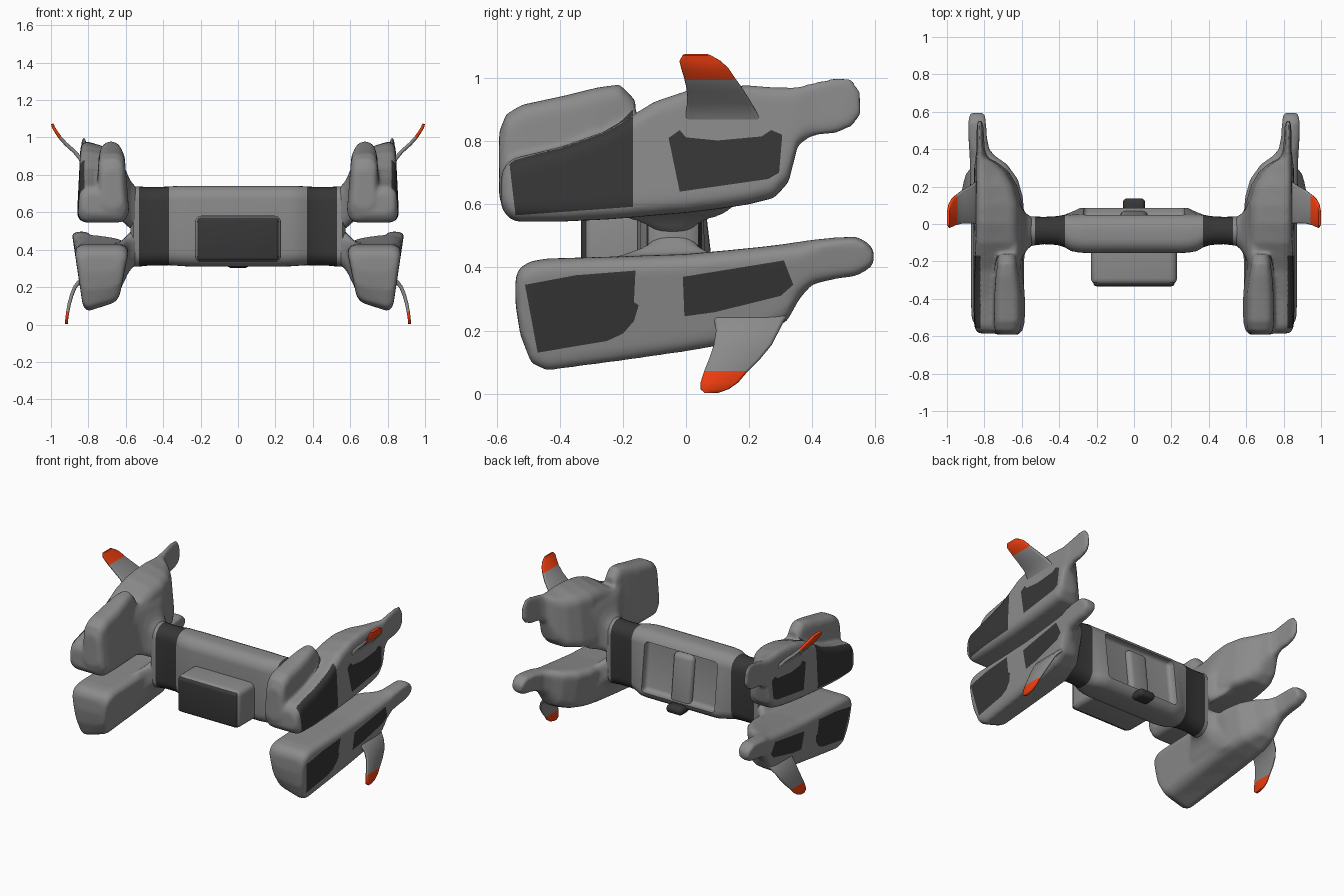
import bpy, bmesh, math
from mathutils import Vector

if "Cube" in bpy.data.objects:
    bpy.data.objects.remove(bpy.data.objects["Cube"])


def material(name, rgb):
    m = bpy.data.materials.new(name)
    m.diffuse_color = (*rgb, 1)
    m.use_nodes = True
    m.node_tree.nodes["Principled BSDF"].inputs["Base Color"].default_value = m.diffuse_color
    return m


GREY = material("grey_shell", (0.26, 0.26, 0.26))
DARK = material("dark_panel", (0.038, 0.038, 0.038))
ORANGE = material("orange_tip", (0.9, 0.05, 0.005))


def rounded(a0, a1, b0, b1, r, k=5):
    """Rounded rectangle outline as (a, b) pairs."""
    r = min(r, (a1 - a0) * 0.49, (b1 - b0) * 0.49)
    pts = []
    corners = [(a1 - r, b1 - r), (a0 + r, b1 - r), (a0 + r, b0 + r), (a1 - r, b0 + r)]
    for q, (ca, cb) in enumerate(corners):
        for i in range(k):
            t = math.pi / 2 * (q + i / (k - 1))
            pts.append((ca + r * math.cos(t), cb + r * math.sin(t)))
    return pts


def loft(bm, rings):
    """Skin a list of equal-length rings and cap both ends."""
    vs = [[bm.verts.new(p) for p in ring] for ring in rings]
    n = len(vs[0])
    for a, b in zip(vs, vs[1:]):
        for i in range(n):
            bm.faces.new((a[i], a[(i + 1) % n], b[(i + 1) % n], b[i]))
    bm.faces.new(vs[0])
    bm.faces.new(vs[-1])
    bmesh.ops.recalc_face_normals(bm, faces=bm.faces)


def cross_loft(bm, secs, r):
    """Loft along x from (x, y0, y1, z0, z1) sections."""
    loft(bm, [[(x, y, z) for y, z in rounded(y0, y1, z0, z1, r, 7)] for x, y0, y1, z0, z1 in secs])


def to_object(name, bm, mats=(GREY,)):
    me = bpy.data.meshes.new(name)
    bm.to_mesh(me)
    bm.free()
    for m in mats:
        me.materials.append(m)
    ob = bpy.data.objects.new(name, me)
    bpy.context.collection.objects.link(ob)
    return ob


def apply_mods(ob):
    dg = bpy.context.evaluated_depsgraph_get()
    me = bpy.data.meshes.new_from_object(ob.evaluated_get(dg))
    ob.modifiers.clear()
    ob.data = me


def smooth(ob, angle=40):
    bpy.ops.object.select_all(action='DESELECT')
    ob.select_set(True)
    bpy.context.view_layer.objects.active = ob
    bpy.ops.object.shade_smooth_by_angle(angle=math.radians(angle))


def lean(v, amount):
    """Tilt the back of the body: higher points move forward."""
    v.co.y -= amount * min(1, max(0, (v.co.z - 0.36) / 0.38))


def box(name, x, y, z, bevel, mats=(GREY,), tilt=0):
    bm = bmesh.new()
    bmesh.ops.create_cube(bm, size=1)
    for v in bm.verts:
        v.co = [c[0] + (c[1] - c[0]) * (w + 0.5) for c, w in zip((x, y, z), v.co)]
        lean(v, tilt)
    bmesh.ops.bevel(bm, geom=bm.edges[:], offset=bevel, segments=4, profile=0.5, affect='EDGES')
    return to_object(name, bm, mats)


def inside(y, z, poly):
    hit = False
    for (y0, z0), (y1, z1) in zip(poly, poly[1:] + poly[:1]):
        if (z0 > z) != (z1 > z) and y < (y1 - y0) * (z - z0) / (z1 - z0) + y0:
            hit = not hit
    return hit


def paint(me, panels):
    """Cut the outer faces along each panel outline and colour the inside dark."""
    bm = bmesh.new()
    bm.from_mesh(me)
    for poly in panels:
        for a, b in zip(poly, poly[1:] + poly[:1]):
            a, b = Vector(a), Vector(b)
            d = (b - a).normalized()
            near = []
            for f in bm.faces:
                if f.normal.x > 0.35:
                    w = f.calc_center_median().yz - a
                    if abs(w.x * d.y - w.y * d.x) < 0.012 and -0.012 < w.dot(d) < (b - a).length + 0.012:
                        near.append(f)
            geom = near + list({e for f in near for e in f.edges}) + list({v for f in near for v in f.verts})
            bmesh.ops.bisect_plane(bm, geom=geom, plane_co=(0, a.x, a.y), plane_no=(0, -d.y, d.x))
    for f in bm.faces:
        c = f.calc_center_median()
        f.material_index = int(f.normal.x > 0.35 and any(inside(c.y, c.z, q) for q in panels))
    bm.to_mesh(me)
    bm.free()


def pod(name, lofts, shoulder, zc, shear_in, shear_out, panels, drops, lift):
    """Blend lofts (y, x_in, x_out, z0, z1) and a shoulder into one skin, then paint the panels."""
    bm = bmesh.new()
    for secs, drop in zip(lofts, drops):
        rings = []
        for y, xi, xo, z0, z1 in secs:
            ring = []
            fade = min(1, max(0, (0.4 - y) / 0.12))
            for x, z in rounded(xi, xo, z0, z1, 0.05):
                t = (x - xi) / (xo - xi)
                x += (z - zc) * (shear_in * (1 - t) + shear_out * t)
                slope = lift * max(0, zc - z) - drop * max(0, z - zc)
                ring.append((x, y, z + slope * fade * (1 - t)))
            rings.append(ring)
        loft(bm, rings)
    cross_loft(bm, shoulder, 0.07)
    ob = to_object(name, bm)
    m = ob.modifiers.new("skin", 'REMESH')
    m.mode, m.voxel_size = 'VOXEL', 0.0095
    m = ob.modifiers.new("soften", 'SMOOTH')
    m.factor, m.iterations = 0.5, 12
    apply_mods(ob)
    ob.data.materials.clear()
    ob.data.materials.append(GREY)
    ob.data.materials.append(DARK)
    paint(ob.data, panels)
    ob.modifiers.new("mirror", 'MIRROR').use_mirror_merge = False
    smooth(ob, 60)


def fin(name, secs, is_tip):
    """Thin curved fin from (x, y0, y1, z) sections."""
    bm = bmesh.new()
    rings = []
    for i, (x, y0, y1, z) in enumerate(secs):
        a, b = Vector(secs[max(i - 1, 0)]), Vector(secs[min(i + 1, len(secs) - 1)])
        d = Vector((b[3] - a[3], a[0] - b[0])).normalized()
        th = 0.022 - 0.001 * i
        rings.append([(x + d.x * w, y, z + d.y * w) for y, w in rounded(y0, y1, -th / 2, th / 2, 0.01, 3)])
    loft(bm, rings)
    for f in bm.faces:
        f.material_index = int(is_tip(f.calc_center_median().z))
    ob = to_object(name, bm, (GREY, ORANGE))
    ob.modifiers.new("mirror", 'MIRROR').use_mirror_merge = False
    smooth(ob, 50)


# Upper pods: outer shell with tail, raised inner hump, shoulder towards the body
upper_shell = [(-0.585, 0.635, 0.83, 0.59, 0.70), (-0.565, 0.61, 0.845, 0.56, 0.735), (-0.54, 0.60, 0.85, 0.545, 0.75),
               (-0.40, 0.60, 0.855, 0.545, 0.785), (-0.25, 0.60, 0.855, 0.552, 0.84), (-0.17, 0.60, 0.855, 0.558, 0.89),
               (-0.10, 0.60, 0.855, 0.565, 0.935), (0.0, 0.60, 0.855, 0.573, 0.97), (0.1, 0.60, 0.855, 0.585, 0.985),
               (0.2, 0.625, 0.855, 0.60, 0.99), (0.28, 0.67, 0.855, 0.62, 0.985), (0.325, 0.72, 0.855, 0.67, 0.982),
               (0.355, 0.77, 0.855, 0.79, 0.982), (0.40, 0.785, 0.85, 0.815, 0.988), (0.48, 0.79, 0.85, 0.825, 1.004),
               (0.525, 0.79, 0.85, 0.845, 0.998), (0.555, 0.80, 0.845, 0.88, 0.96)]
upper_hump = [(-0.592, 0.62, 0.73, 0.62, 0.83), (-0.57, 0.60, 0.75, 0.58, 0.885), (-0.52, 0.59, 0.755, 0.56, 0.915),
              (-0.38, 0.59, 0.755, 0.56, 0.945), (-0.28, 0.60, 0.75, 0.56, 0.97), (-0.21, 0.61, 0.74, 0.6, 0.98),
              (-0.16, 0.62, 0.73, 0.6, 0.93)]
upper_shoulder = [(0.54, -0.11, 0.035, 0.495, 0.73), (0.57, -0.135, 0.05, 0.51, 0.76), (0.59, -0.165, 0.07, 0.525, 0.80),
                  (0.605, -0.20, 0.10, 0.54, 0.84), (0.63, -0.27, 0.16, 0.56, 0.88), (0.66, -0.27, 0.16, 0.57, 0.88)]
upper_panels = [[(-0.56, 0.735), (-0.4, 0.78), (-0.27, 0.825), (-0.21, 0.86), (-0.168, 0.9), (-0.168, 0.592), (-0.54, 0.565)],
                [(-0.055, 0.81), (-0.02, 0.835), (0, 0.812), (0.1, 0.802), (0.24, 0.815), (0.27, 0.835),
                 (0.305, 0.82), (0.295, 0.70), (0.26, 0.68), (-0.02, 0.64)]]
pod("upper_pod", [upper_shell, upper_hump], upper_shoulder, 0.7, 0.08, -0.05, upper_panels, (0.2, 0), 0)

# Lower pods: narrower towards the bottom
lower_shell = [(-0.54, 0.63, 0.84, 0.28, 0.37), (-0.525, 0.605, 0.855, 0.18, 0.40), (-0.49, 0.60, 0.86, 0.085, 0.42),
               (-0.44, 0.60, 0.86, 0.062, 0.428), (-0.2, 0.60, 0.86, 0.095, 0.435), (0.0, 0.60, 0.86, 0.125, 0.442),
               (0.14, 0.61, 0.86, 0.15, 0.455), (0.24, 0.64, 0.86, 0.175, 0.465), (0.32, 0.70, 0.86, 0.225, 0.475),
               (0.36, 0.76, 0.86, 0.30, 0.482), (0.40, 0.80, 0.86, 0.345, 0.488), (0.47, 0.815, 0.86, 0.362, 0.495),
               (0.54, 0.82, 0.86, 0.372, 0.498), (0.575, 0.82, 0.86, 0.392, 0.48), (0.595, 0.825, 0.855, 0.41, 0.455)]
lower_shoulder = [(0.54, -0.11, 0.035, 0.32, 0.52), (0.57, -0.135, 0.05, 0.30, 0.50), (0.59, -0.165, 0.07, 0.27, 0.48),
                  (0.605, -0.20, 0.10, 0.235, 0.465), (0.63, -0.27, 0.16, 0.19, 0.44), (0.66, -0.27, 0.16, 0.19, 0.43)]
lower_panels = [[(-0.51, 0.345), (-0.35, 0.375), (-0.16, 0.39), (-0.165, 0.29), (-0.15, 0.28), (-0.165, 0.23),
                 (-0.2, 0.19), (-0.25, 0.167), (-0.47, 0.13)],
                [(-0.01, 0.37), (0.31, 0.422), (0.34, 0.345), (0.3, 0.31), (0.2, 0.285), (0.09, 0.258), (-0.005, 0.245)]]
pod("lower_pod", [lower_shell], lower_shoulder, 0.3, -0.17, 0.15, lower_panels, (0,), 0.25)

# Curved fins with orange tips
fin("upper_fin", [(0.825, -0.01, 0.26, 0.85), (0.845, 0.0, 0.225, 0.89), (0.875, 0.004, 0.205, 0.925),
                  (0.92, 0.002, 0.18, 0.965), (0.952, -0.006, 0.155, 1.0), (0.972, -0.015, 0.135, 1.03),
                  (0.986, -0.021, 0.11, 1.053), (0.993, -0.01, 0.075, 1.073)], lambda z: z > 1.0)
fin("lower_fin", [(0.82, 0.075, 0.33, 0.255), (0.848, 0.09, 0.31, 0.23), (0.872, 0.095, 0.295, 0.2),
                  (0.89, 0.088, 0.272, 0.155), (0.902, 0.073, 0.235, 0.11), (0.91, 0.057, 0.195, 0.07),
                  (0.915, 0.046, 0.165, 0.035), (0.917, 0.046, 0.135, 0.014), (0.917, 0.06, 0.10, 0.002)],
    lambda z: z < 0.07)

# Central body: lofted across x with dark bands and a leaning back
half = [(0.25, -0.155, 0.09, 0.31, 0.742), (0.29, -0.153, 0.088, 0.312, 0.742), (0.335, -0.145, 0.065, 0.315, 0.74),
        (0.37, -0.125, 0.05, 0.317, 0.738), (0.41, -0.112, 0.042, 0.316, 0.736), (0.48, -0.108, 0.038, 0.315, 0.735),
        (0.53, -0.114, 0.04, 0.31, 0.738), (0.56, -0.12, 0.04, 0.31, 0.74), (0.575, -0.10, 0.02, 0.36, 0.70)]
bm = bmesh.new()
cross_loft(bm, [(-s[0], *s[1:]) for s in reversed(half)] + half, 0.075)
for f in bm.faces:
    f.material_index = int(0.37 < abs(f.calc_center_median().x) < 0.53)
for v in bm.verts:
    if v.co.y > 0:
        lean(v, 0.045 * min(1, max(0, (0.37 - abs(v.co.x)) / 0.08)))
body = to_object("central_body", bm, (GREY, DARK))

# Recess in the back, with a raised rib down its middle
cutter = box("recess_cutter", (-0.27, 0.27), (0.04, 0.2), (0.365, 0.69), 0.025, tilt=0.045)
cutter.hide_render = True
m = body.modifiers.new("recess", 'BOOLEAN')
m.operation, m.object, m.solver = 'DIFFERENCE', cutter, 'EXACT'
apply_mods(body)
bpy.data.objects.remove(cutter)
smooth(body, 40)
smooth(box("recess_rib", (-0.075, 0.075), (-0.02, 0.072), (0.34, 0.665), 0.03, tilt=0.045))

# Front housing with its dark cover, and the knob under the back edge
smooth(box("front_housing", (-0.23, 0.23), (-0.325, -0.05), (0.333, 0.582), 0.035))
smooth(box("front_cover", (-0.218, 0.218), (-0.333, -0.295), (0.342, 0.572), 0.018, (DARK,)))
smooth(box("back_knob", (-0.06, 0.06), (0.04, 0.137), (0.302, 0.355), 0.024, (DARK,)))
